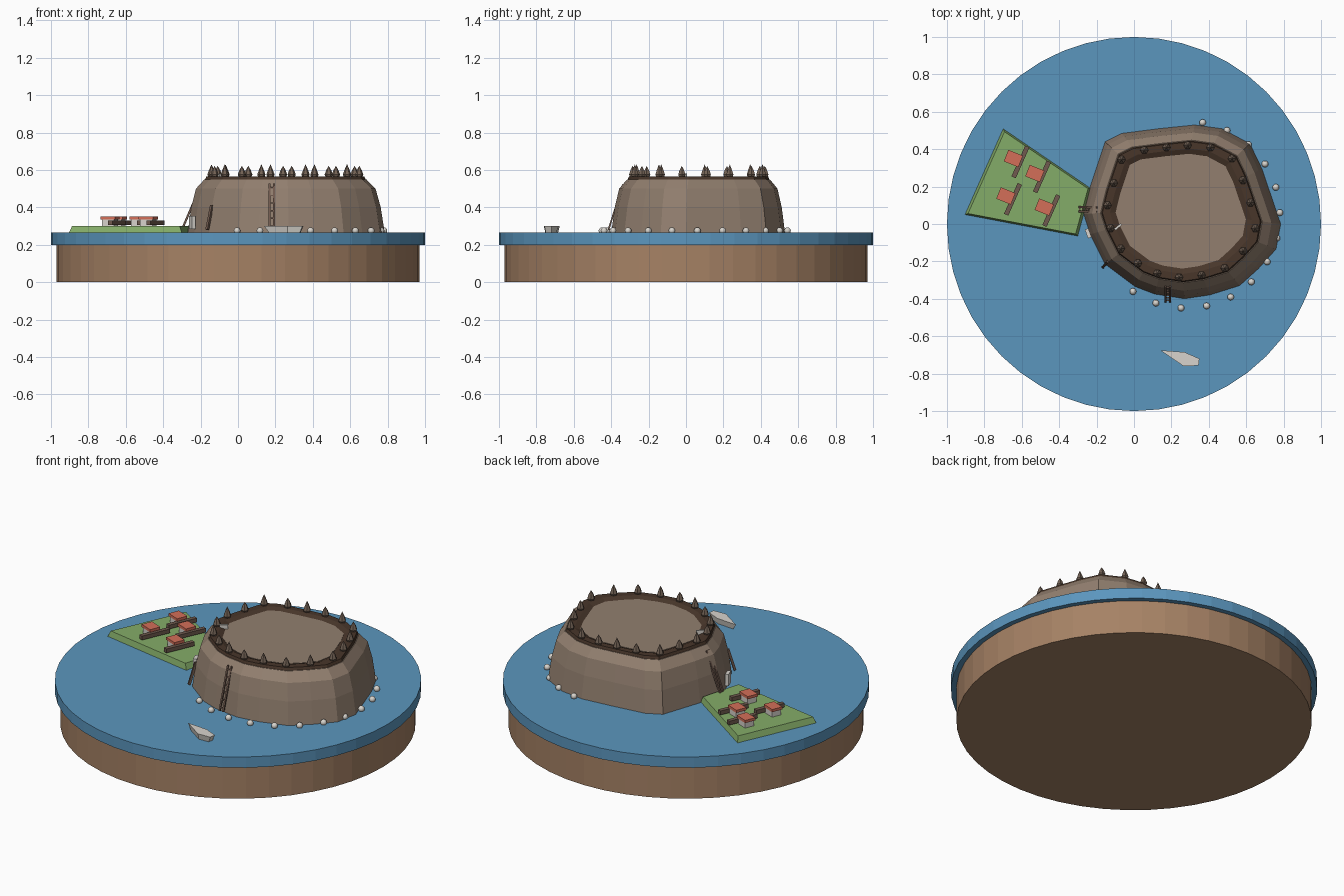
import bpy, bmesh, math
from mathutils import Vector, Matrix

cube = bpy.data.objects.get("Cube")
if cube:
    bpy.data.objects.remove(cube, do_unlink=True)


def material(name, rgb):
    lin = [((c / 255 + 0.055) / 1.055) ** 2.4 for c in rgb] + [1]
    m = bpy.data.materials.new(name)
    m.use_nodes = True
    m.diffuse_color = lin
    m.node_tree.nodes["Principled BSDF"].inputs["Base Color"].default_value = lin
    return m


EARTH = material("earth brown", (166, 130, 101))
WATER = material("water blue", (91, 150, 190))
ROCK = material("rock taupe", (146, 127, 111))
DARK = material("dark rim brown", (72, 54, 42))
SPIKE = material("spike brown", (116, 99, 86))
WOOD = material("wood brown", (112, 90, 78))
GRASS = material("grass green", (132, 172, 104))
WALL = material("pale grey", (216, 212, 205))
ROOF = material("roof red", (212, 110, 88))


def finish(name, bm, mat):
    bmesh.ops.recalc_face_normals(bm, faces=bm.faces)
    me = bpy.data.meshes.new(name)
    bm.to_mesh(me)
    bm.free()
    me.materials.append(mat)
    ob = bpy.data.objects.new(name, me)
    bpy.context.collection.objects.link(ob)
    return ob


def loft(name, rings, mat, closed=False):
    """Skin a stack of equal-length point rings; cap the ends or join them."""
    bm = bmesh.new()
    vs = [[bm.verts.new(p) for p in r] for r in rings]
    n = len(vs[0])
    pairs = list(zip(vs, vs[1:])) + ([(vs[-1], vs[0])] if closed else [])
    for a, b in pairs:
        for i in range(n):
            j = (i + 1) % n
            bm.faces.new((a[i], a[j], b[j], b[i]))
    if not closed:
        bm.faces.new(vs[0][::-1])
        bm.faces.new(vs[-1])
    return finish(name, bm, mat)


def circle(r, z, n, cx=0, cy=0):
    return [(cx + r * math.cos(math.tau * i / n), cy + r * math.sin(math.tau * i / n), z)
            for i in range(n)]


def box(name, centre, size, mat, turn=0):
    bm = bmesh.new()
    bmesh.ops.create_cube(bm, size=1, matrix=Matrix.Translation(centre)
                          @ Matrix.Rotation(math.radians(turn), 4, "Z")
                          @ Matrix.Diagonal((*size, 1)))
    return finish(name, bm, mat)


def beam(name, p, q, width, mat):
    p, q = Vector(p), Vector(q)
    d = q - p
    bm = bmesh.new()
    bmesh.ops.create_cube(bm, size=1, matrix=Matrix.Translation((p + q) / 2)
                          @ d.to_track_quat("Z", "Y").to_matrix().to_4x4()
                          @ Matrix.Diagonal((width, width, d.length, 1)))
    return finish(name, bm, mat)


# Round base and water disc
SIDES = 48
loft("earth_base", [circle(0.97, z, SIDES) for z in (0, 0.2)], EARTH)
loft("water_disc", [circle(1, z, SIDES) for z in (0.2, 0.265)], WATER)

# Irregular island outline, shrunk towards its centre for each level
CX, CY = 0.235, 0.075
OUTLINE = [(-.235, .2), (-.155, .44), (-.065, .485), (.13, .51), (.325, .53), (.47, .51),
           (.62, .43), (.685, .295), (.785, 0), (.76, -.135), (.665, -.24), (.565, -.33),
           (.405, -.38), (.27, -.4), (.11, -.375), (.005, -.335), (-.155, -.215),
           (-.235, -.055), (-.27, .055)]


def level(s, z):
    return [(CX + s * (x - CX), CY + s * (y - CY), z) for x, y in OUTLINE][::-1]


loft("island_rock", [level(1, .26), level(.96, .4), level(.91, .5), level(.82, .55),
                     level(.7, .55)], ROCK)
loft("dark_rim", [level(.82, .54), level(.8, .566), level(.72, .566), level(.655, .553),
                  level(.655, .54)], DARK, closed=True)
loft("crater_floor", [level(.66, .545), level(.66, .556)], ROCK)


def rim_point(angle, s):
    """Where a ray from the centre meets the outline, scaled by s."""
    d = Vector((math.cos(angle), math.sin(angle)))
    c = Vector((CX, CY))
    for a, b in zip(OUTLINE, OUTLINE[1:] + OUTLINE[:1]):
        a, b = Vector(a) - c, Vector(b) - c
        e = b - a
        den = d.cross(e)
        if abs(den) < 1e-6:
            continue
        t, u = a.cross(e) / den, a.cross(d) / den
        if t > 0 and 0 <= u <= 1:
            return c + d * t * s
    return c


# Leaf-shaped spikes around the rim
COUNT = 19
for i in range(COUNT):
    x, y = rim_point(math.tau * (i + .3) / COUNT, .765)
    h = .62 + .008 * (i % 2)
    loft("rim_spike", [circle(r, z, 6, x, y) for r, z in
                       ((.012, .55), (.022, .575), (.014, .598), (.001, h))], SPIKE)

# Floating buoys along the shore
for i in range(14):
    a = math.radians(80 - 15.75 * i)
    bm = bmesh.new()
    bmesh.ops.create_uvsphere(bm, u_segments=12, v_segments=8, radius=.018,
                              matrix=Matrix.Translation((.28 + .5 * math.cos(a),
                                                         .05 + .5 * math.sin(a), .275)))
    buoy = finish("shore_buoy", bm, WALL)
    buoy.data.shade_smooth()

# Green field with sloped edges
FIELD = [(-.905, .05), (-.3, -.065), (-.23, .19), (-.7, .51)]
mid = Vector((-.55, .17))
loft("field", [[(*(mid + (Vector(p) - mid) * s), z) for p in FIELD]
               for s, z in ((1, .262), (.95, .3))], GRASS)

# Houses, each with a wooden walkway beside it
for x, y in ((-.645, .35), (-.53, .27), (-.685, .15), (-.48, .09)):
    box("house_wall", (x, y, .315), (.07, .058, .04), WALL, -22)
    box("house_roof", (x, y, .342), (.084, .066, .016), ROOF, -22)
    box("walkway", (x + .038, y - .018, .318), (.025, .18, .024), WOOD, 66 - 90)

# Ladders leaning on the west and south slopes
for off in (-.012, .012):
    beam("west_ladder_rail", (-.3, .08 + off, .28), (-.195, .075 + off, .525), .011, WOOD)
    beam("south_ladder_rail", (.18 + off, -.415, .28), (.18 + off, -.335, .525), .009, WOOD)
for i in range(6):
    t = (i + .5) / 6
    x, z = -.3 + .105 * t, .28 + .245 * t
    beam("west_ladder_rung", (x, .066, z), (x, .09, z), .008, WOOD)
    y = -.415 + .08 * t
    beam("south_ladder_rung", (.17, y, z), (.19, y, z), .007, WOOD)
beam("southwest_post", (-.165, -.23, .28), (-.14, -.2, .41), .014, WOOD)

# Pale slabs on the west slope and rim
box("slope_slab", (-.245, -.05, .32), (.02, .05, .07), WALL, 20)
box("rim_slab", (-.085, -.015, .565), (.045, .012, .03), WALL, 40)

# Small boat with a pointed bow and tapered hull
BOAT = [(.14, -.675), (.265, -.76), (.345, -.757), (.35, -.72), (.27, -.685)]
keel = Vector((.27, -.72))
loft("boat", [[(*(keel + (Vector(p) - keel) * s), z) for p in BOAT]
              for s, z in ((.8, .263), (1, .3))], WALL)
